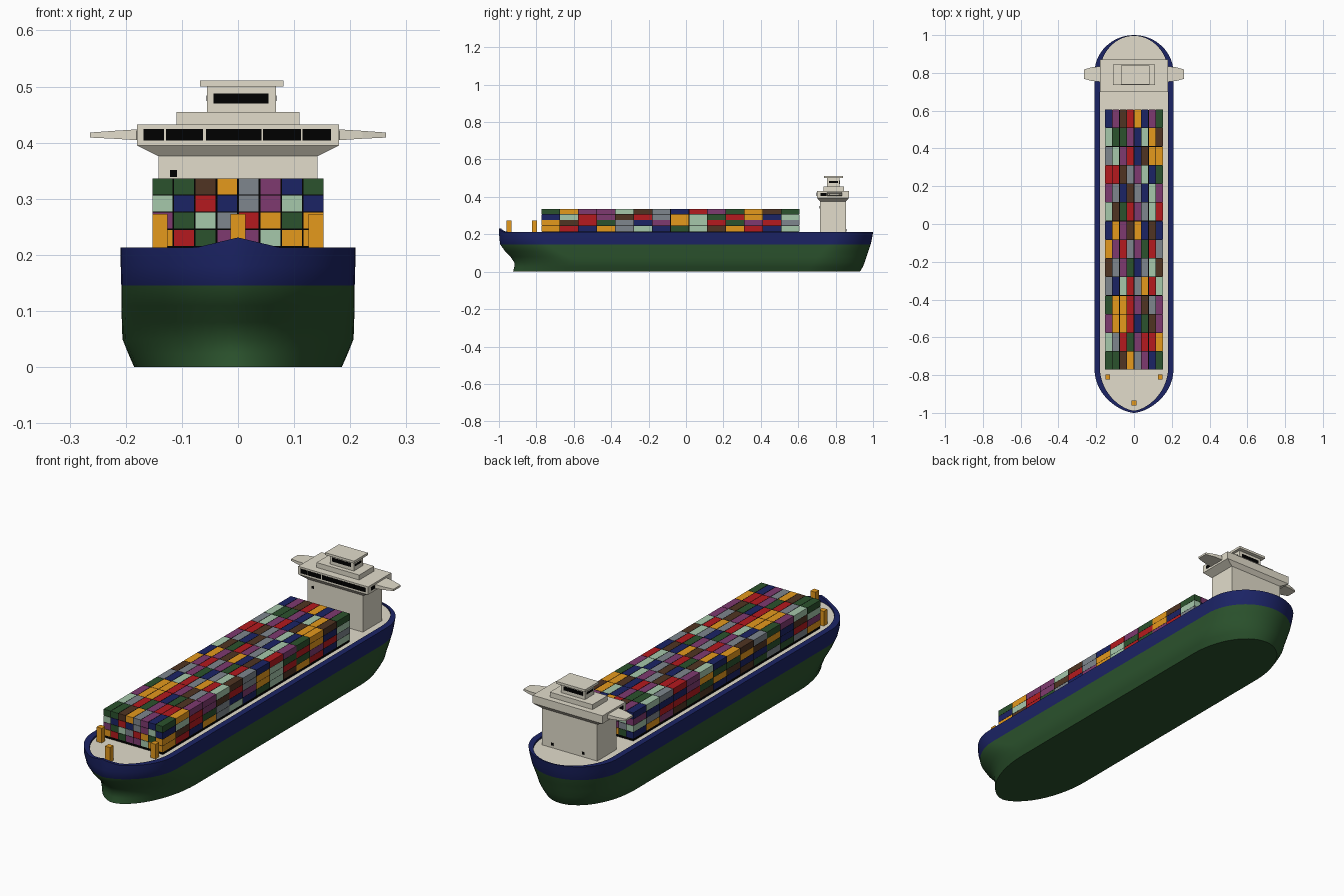
import bpy, bmesh, math, random

random.seed(7)
if "Cube" in bpy.data.objects:
    bpy.data.objects.remove(bpy.data.objects["Cube"])

COLOURS = {
    "G": ("green", (0.024, 0.085, 0.026)), "B": ("navy", (0.011, 0.017, 0.13)),
    "W": ("cream", (0.76, 0.72, 0.6)), "K": ("black", (0, 0, 0)),
    "R": ("red", (0.46, 0.01, 0.013)), "O": ("orange", (0.78, 0.32, 0.012)),
    "P": ("purple", (0.21, 0.042, 0.16)), "Y": ("grey", (0.21, 0.24, 0.27)),
    "N": ("brown", (0.08, 0.034, 0.016)), "M": ("mint", (0.38, 0.58, 0.41)),
}
MATS = {}
for key, (name, rgb) in COLOURS.items():
    m = bpy.data.materials.new(name)
    m.use_nodes = True
    m.diffuse_color = (*rgb, 1)
    bsdf = m.node_tree.nodes["Principled BSDF"]
    bsdf.inputs["Base Color"].default_value = (*rgb, 1)
    bsdf.inputs["Roughness"].default_value = 0.7
    MATS[key] = m


def finish(name, bm, keys):
    bmesh.ops.recalc_face_normals(bm, faces=bm.faces)
    me = bpy.data.meshes.new(name)
    bm.to_mesh(me)
    bm.free()
    for k in keys:
        me.materials.append(MATS[k])
    ob = bpy.data.objects.new(name, me)
    bpy.context.collection.objects.link(ob)
    return ob


def add_box(bm, x, y, z, mat=0):
    """Box from (min, max) ranges."""
    vs = [bm.verts.new((a, b, c)) for c in z for a, b in
          ((x[0], y[0]), (x[1], y[0]), (x[1], y[1]), (x[0], y[1]))]
    quads = [vs[:4], vs[4:]] + [
        [vs[i], vs[(i + 1) % 4], vs[(i + 1) % 4 + 4], vs[i + 4]] for i in range(4)]
    for q in quads:
        bm.faces.new(q).material_index = mat


def box(name, key, x, y, z):
    bm = bmesh.new()
    add_box(bm, x, y, z)
    return finish(name, bm, key)


def outline(half, bow, stern, bow_len, stern_len, sharp, n=14):
    """Closed plan outline: pointed bow, straight sides, round stern."""
    side = []
    for i in range(n + 1):
        a = math.pi / 2 * i / n
        side.append((half * math.sin(a) ** sharp, bow + bow_len * (1 - math.cos(a))))
    for i in range(n + 1):
        a = math.pi / 2 * (1 - i / n)
        side.append((half * math.sin(a), stern - stern_len * (1 - math.cos(a))))
    return side + [(-x, y) for x, y in side[-2:0:-1]]


def bridge(bm, low, high, mat):
    n = len(low)
    for i in range(n):
        j = (i + 1) % n
        bm.faces.new((low[i], low[j], high[j], high[i])).material_index = mat


# Hull: lofted from the keel upwards, with a raised stem and an inner rim
RIM, DECK = 0.213, 0.205
LEVELS = [  # z, half width, bow, stern, bow length, stern length, sharpness
    (0, 0.185, -0.925, 0.93, 0.36, 0.29, 1.15),
    (0.025, 0.196, -0.918, 0.945, 0.35, 0.28, 1.15),
    (0.05, 0.206, -0.918, 0.955, 0.34, 0.27, 1.15),
    (0.08, 0.207, -0.938, 0.965, 0.31, 0.26, 1.2),
    (0.11, 0.208, -0.968, 0.975, 0.28, 0.24, 1.2),
    (0.145, 0.208, -0.993, 0.987, 0.25, 0.22, 1.25),
    (0.18, 0.209, -0.998, 0.995, 0.23, 0.21, 1.25),
    (RIM, 0.209, -1, 1, 0.23, 0.2, 1.25),
    (RIM, 0.181, -0.988, 0.996, 0.23, 0.2, 1.25),
    (DECK, 0.181, -0.988, 0.996, 0.23, 0.2, 1.25),
]
bm = bmesh.new()
rings = []
for z, *shape in LEVELS:
    ring = []
    for x, y in outline(*shape):
        peak = 0.018 * max(0, 1 - abs(x) / 0.075) if z == RIM and y < 0 else 0
        ring.append(bm.verts.new((x, y, z + peak)))
    if rings:
        bridge(bm, rings[-1], ring, 1 if z > 0.15 else 0)
    rings.append(ring)
bm.faces.new(rings[0])
bm.faces.new(rings[-1]).material_index = 2
hull = finish("hull", bm, "GBW")
hull.select_set(True)
bpy.context.view_layer.objects.active = hull
bpy.ops.object.shade_smooth_by_angle(angle=math.radians(40))

# Cargo: a dark core seen through the gaps between the containers
BAYS, COLS, TIERS = 14, 8, 4
X0, Y0, Z0 = -0.154, -0.773, 0.2145
DX, DY, DZ = 0.0385, 0.0986, 0.0306
TOP = ["GGNOYPBG", "MYRGPRRO", "POORBGNP", "GOORPNYP", "YBMRYORM", "NYPGBYMN", "OPRYPGRY",
       "BOPNOBNB", "MNGRPYMR", "PYBNYBMP", "RRNYPMBG", "YMPRBNOO", "MGGPBMON", "BPNROBPG"]
FRONT = ["OROPPMOO", "PGMYROGO", "MBRBYPMB"]
FRONT[0] = "ORGPPMOO"
SIDE = ["PRBOYMBGMNORBM", "ONRGYBPOMRGPRY", "BMRPNRYOMGROBM"]
box("cargo_core", "K", (X0 + 0.002, -X0 - 0.002), (Y0 + 0.003, Y0 + BAYS * DY - 0.003),
    (DECK, Z0 + TIERS * DZ - 0.001))
PAINT = "GBROPYNM"
bm = bmesh.new()
for bay in range(BAYS):
    for tier in range(TIERS):
        for col in range(COLS):
            if tier == TIERS - 1:
                key = TOP[bay][col]
            elif bay == 0:
                key = FRONT[tier][col]
            elif col == COLS - 1:
                key = SIDE[tier][bay]
            elif col == 0 or bay == BAYS - 1:
                key = random.choice(PAINT)
            else:
                continue
            x, y, z = X0 + col * DX, Y0 + bay * DY, Z0 + tier * DZ
            g = 0.0016
            add_box(bm, (x + g, x + DX - g), (y + g, y + DY - g),
                    (z + g, z + DZ - g / 4), PAINT.index(key))
finish("containers", bm, PAINT)

# Mooring posts on the foredeck
for name, x, y in (("left_post", 0.139, -0.81), ("right_post", -0.139, -0.81),
                   ("bow_post", 0, -0.947)):
    box(name, "O", (x - 0.013, x + 0.013), (y - 0.013, y + 0.013), (DECK, 0.273))

# Deckhouse
box("tower", "W", (-0.142, 0.142), (0.716, 0.856), (DECK, 0.378))
bm = bmesh.new()
last = None
for hx, y0, y1, z in ((0.142, 0.716, 0.856, 0.376), (0.18, 0.7, 0.872, 0.395),
                      (0.18, 0.7, 0.872, 0.432)):
    ring = [bm.verts.new(p) for p in ((-hx, y0, z), (hx, y0, z), (hx, y1, z), (-hx, y1, z))]
    if last:
        bridge(bm, last, ring, 0)
    else:
        bm.faces.new(ring)
    last = ring
bm.faces.new(last)
finish("bridge", bm, "W")
box("upper_tier", "W", (-0.11, 0.11), (0.735, 0.845), (0.432, 0.455))
box("lookout", "W", (-0.055, 0.068), (0.755, 0.822), (0.455, 0.501))
box("lookout_roof", "W", (-0.068, 0.081), (0.738, 0.84), (0.5, 0.511))

# Tapered bridge wings
for name, s in (("left_wing", 1), ("right_wing", -1)):
    bm = bmesh.new()
    ends = []
    for x, y0, y1, z0, z1 in ((0.175, 0.752, 0.835, 0.404, 0.424),
                              (0.222, 0.757, 0.83, 0.407, 0.421),
                              (0.264, 0.768, 0.818, 0.409, 0.418)):
        ring = [bm.verts.new((s * x, y, z)) for y, z in
                ((y0, z0), (y1, z0), (y1, z1), (y0, z1))]
        if ends:
            bridge(bm, ends[-1], ring, 0)
        ends.append(ring)
    bm.faces.new(ends[0])
    bm.faces.new(ends[-1])
    finish(name, bm, "W")

# Window plates and small tower hatches
bm = bmesh.new()
panes = ((-0.168, -0.132), (-0.128, -0.062), (-0.057, 0.042), (0.045, 0.112), (0.115, 0.166))
for x in panes:
    add_box(bm, x, (0.698, 0.702), (0.404, 0.424))
for x in (-0.18, 0.18):
    add_box(bm, (x - 0.001, x + 0.001), (0.72, 0.75), (0.406, 0.422))
for y in (0.755, 0.822):
    add_box(bm, (-0.044, 0.054), (y - 0.001, y + 0.001), (0.47, 0.488))
for x in (-0.055, 0.068):
    add_box(bm, (x - 0.001, x + 0.001), (0.765, 0.812), (0.474, 0.484))
for x, y, z in ((-0.115, 0.716, 0.345), (-0.07, 0.856, 0.222), (0.09, 0.856, 0.222)):
    add_box(bm, (x - 0.006, x + 0.006), (y - 0.001, y + 0.001), (z - 0.006, z + 0.006))
finish("windows", bm, "K")
